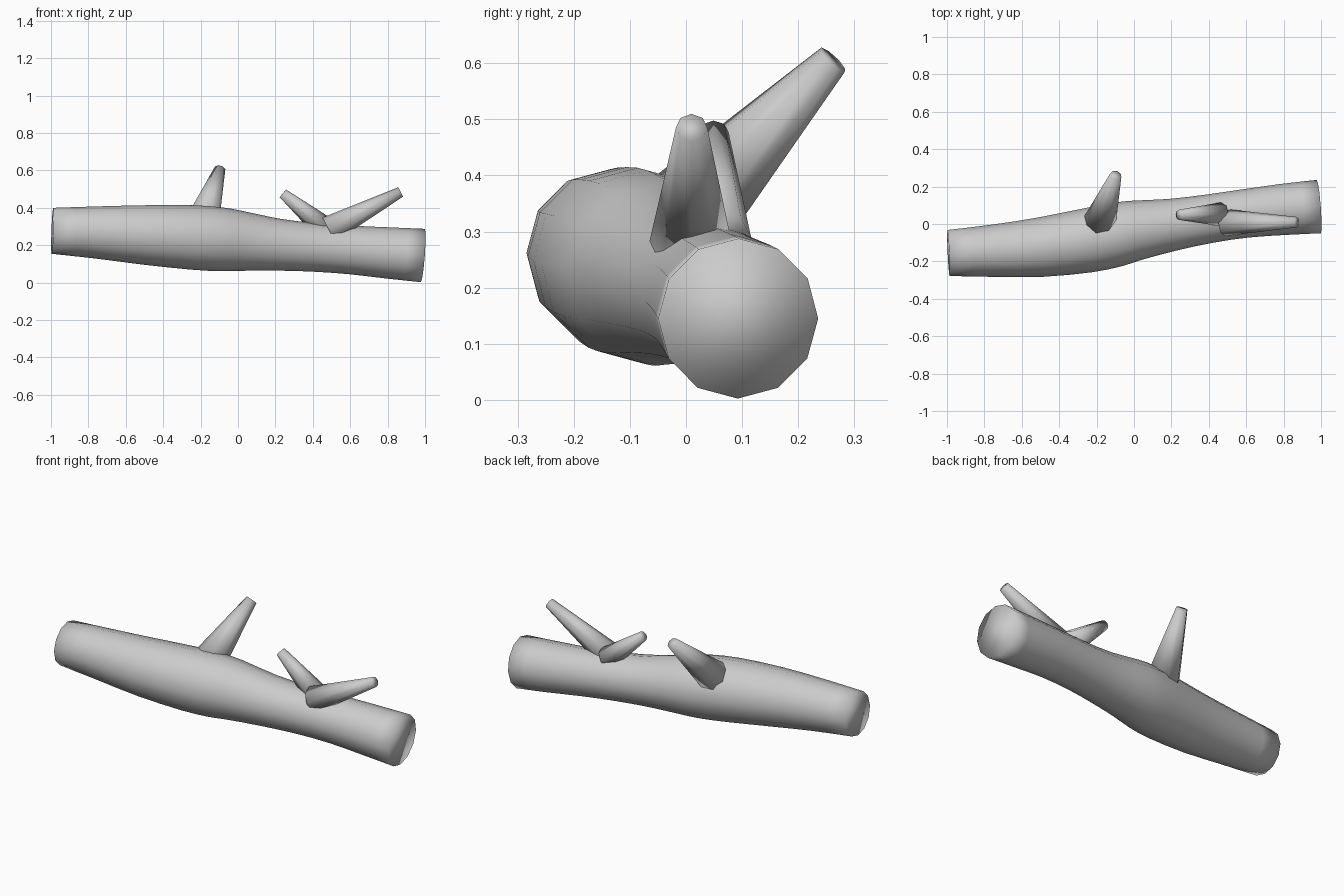
import bpy, bmesh, math
from mathutils import Vector

if "Cube" in bpy.data.objects:
    bpy.data.objects.remove(bpy.data.objects["Cube"])


def catmull(pts, steps):
    """Smoothly interpolate (x, y, z, radius) stations."""
    p = [Vector(q) for q in pts]
    p = [2 * p[0] - p[1]] + p + [2 * p[-1] - p[-2]]
    out = []
    for i in range(1, len(p) - 2):
        a, b, c, d = p[i - 1:i + 3]
        for s in range(steps):
            t = s / steps
            out.append(0.5 * (2 * b + (c - a) * t + (2 * a - 5 * b + 4 * c - d) * t * t
                              + (3 * b - a - 3 * c + d) * t ** 3))
    return out + [p[-2]]


def tube(name, stations, sides):
    """Capped tube whose rings stand square to its path."""
    bm = bmesh.new()
    rings = []
    n = len(stations)
    for i, s in enumerate(stations):
        tan = (stations[min(i + 1, n - 1)].xyz - stations[max(i - 1, 0)].xyz).normalized()
        side = Vector((0, 0, 1)).cross(tan).normalized()
        up = tan.cross(side)
        rings.append([bm.verts.new(s.xyz + s.w * (up * math.cos(a) + side * math.sin(a)))
                      for a in (math.tau * k / sides for k in range(sides))])
    for r0, r1 in zip(rings, rings[1:]):
        for k in range(sides):
            j = (k + 1) % sides
            bm.faces.new((r0[k], r0[j], r1[j], r1[k]))
    bm.faces.new(rings[0])
    bm.faces.new(rings[-1])
    bmesh.ops.recalc_face_normals(bm, faces=bm.faces)
    for f in bm.faces:
        f.smooth = True
    me = bpy.data.meshes.new(name)
    bm.to_mesh(me)
    bm.free()
    ob = bpy.data.objects.new(name, me)
    bpy.context.collection.objects.link(ob)
    return ob


# Gently bent trunk: x, y, z, radius
trunk = [(-0.992, -0.155, 0.277, 0.123), (-0.75, -0.143, 0.268, 0.140),
         (-0.5, -0.124, 0.255, 0.159), (-0.25, -0.088, 0.242, 0.172),
         (-0.1, -0.058, 0.232, 0.171), (0.0, -0.036, 0.224, 0.162),
         (0.2, -0.005, 0.204, 0.140), (0.4, 0.028, 0.189, 0.130),
         (0.6, 0.057, 0.175, 0.130), (0.8, 0.078, 0.159, 0.137),
         (0.988, 0.093, 0.145, 0.143)]
tube("log_trunk", catmull(trunk, 2), 12)

# Tapered branch stubs: base and tip
branches = {
    "middle_branch": [(-0.185, 0.005, 0.335, 0.090), (-0.097, 0.262, 0.606, 0.031)],
    "long_branch": [(0.485, 0.008, 0.283, 0.073), (0.870, 0.010, 0.485, 0.028)],
    "short_branch": [(0.465, 0.052, 0.290, 0.064), (0.240, 0.049, 0.477, 0.027)],
}
for name, ends in branches.items():
    tube(name, [Vector(e) for e in ends], 8)
